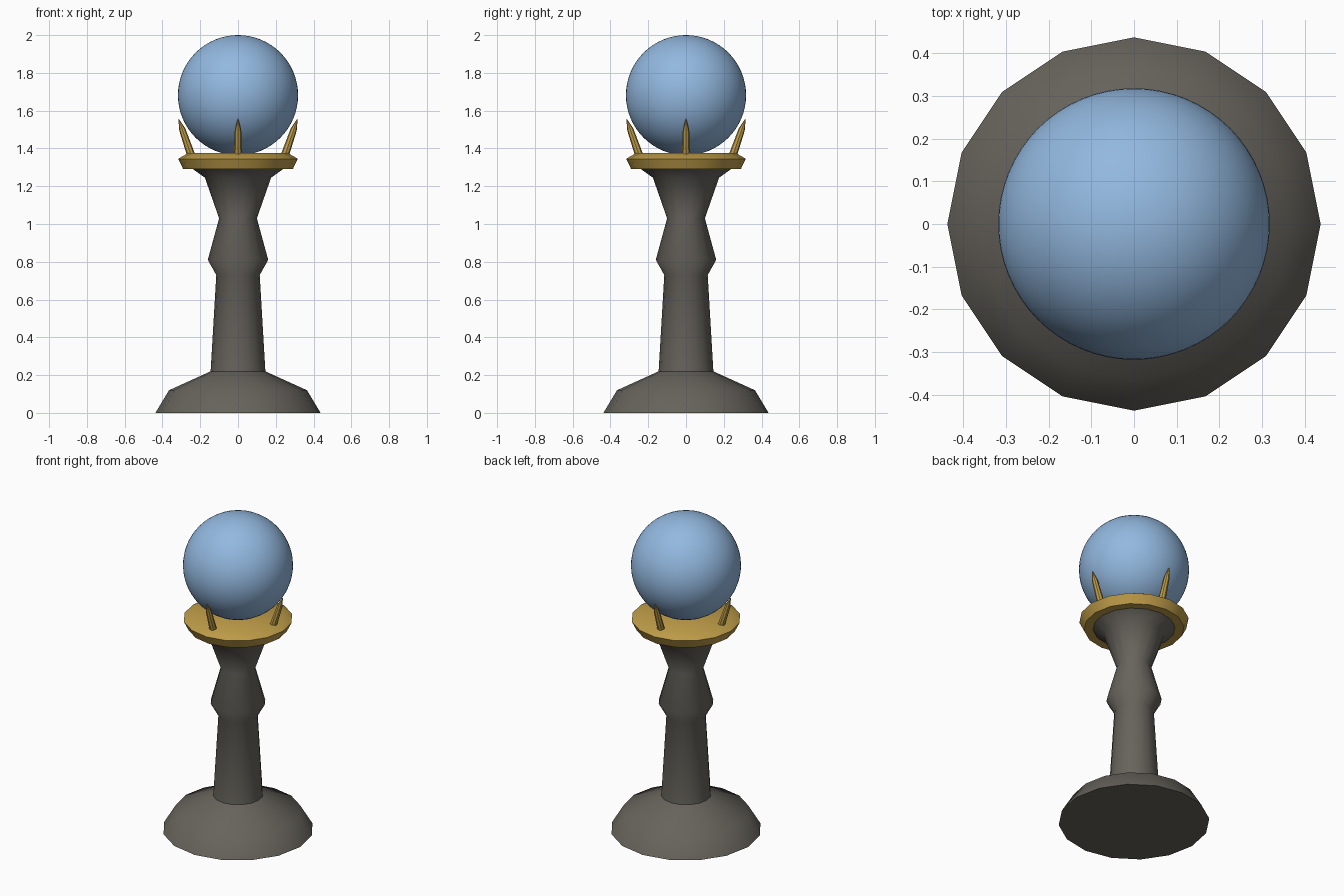
import bpy, math
from mathutils import Vector, Matrix

cube = bpy.data.objects.get("Cube")
if cube:
    bpy.data.objects.remove(cube, do_unlink=True)


def material(name, rgb, rough):
    m = bpy.data.materials.new(name)
    m.use_nodes = True
    m.diffuse_color = (*rgb, 1)
    bsdf = m.node_tree.nodes["Principled BSDF"]
    bsdf.inputs["Base Color"].default_value = (*rgb, 1)
    bsdf.inputs["Roughness"].default_value = rough
    return m


stone = material("warm_grey_stone", (0.135, 0.125, 0.107), 0.8)
gold = material("gold", (0.52, 0.335, 0.065), 0.5)
glass = material("pale_blue_glass", (0.29, 0.48, 0.74), 0.5)


def smooth(obj, angle):
    bpy.ops.object.select_all(action="DESELECT")
    obj.select_set(True)
    bpy.context.view_layer.objects.active = obj
    bpy.ops.object.shade_smooth_by_angle(angle=math.radians(angle))


def lathe(name, profile, sides, mat, angle):
    """Turn (radius, height) points, bottom to top, into a capped solid."""
    verts, faces = [], []
    for r, z in profile:
        for i in range(sides):
            a = math.tau * i / sides
            verts.append((r * math.cos(a), r * math.sin(a), z))
    for k in range(len(profile) - 1):
        for i in range(sides):
            j = (i + 1) % sides
            lo, hi = k * sides, (k + 1) * sides
            faces.append((lo + i, lo + j, hi + j, hi + i))
    faces.append(tuple(reversed(range(sides))))
    faces.append(tuple(range(len(verts) - sides, len(verts))))
    mesh = bpy.data.meshes.new(name)
    mesh.from_pydata(verts, [], faces)
    mesh.materials.append(mat)
    obj = bpy.data.objects.new(name, mesh)
    bpy.context.collection.objects.link(obj)
    smooth(obj, angle)
    return obj


# Pedestal: wide foot, tapering shaft, knop and flared neck
lathe("pedestal", [(0.437, 0), (0.365, 0.12), (0.145, 0.22), (0.115, 0.73),
                   (0.16, 0.81), (0.1, 1.03), (0.175, 1.245), (0.245, 1.295)],
      16, stone, 50)

# Gold collar with a flat top
lathe("collar", [(0.29, 1.29), (0.317, 1.345), (0.265, 1.375)], 16, gold, 50)

# Four pointed prongs leaning outward around the orb
base, tip = Vector((0.245, 0, 1.355)), Vector((0.314, 0, 1.555))
lean = math.atan2(tip.x - base.x, tip.z - base.z)
length = (tip - base).length
for i, side in enumerate(("left", "back", "right", "front")):
    prong = lathe("prong_" + side, [(0.022, 0), (0.017, length * 0.72), (0.002, length)],
                  8, gold, 40)
    prong.matrix_world = (Matrix.Rotation(i * math.pi / 2, 4, "Z")
                          @ Matrix.Translation(base) @ Matrix.Rotation(lean, 4, "Y"))

# Orb
bpy.ops.mesh.primitive_uv_sphere_add(segments=64, ring_count=32, radius=0.318,
                                     location=(0, 0, 1.682))
orb = bpy.context.object
orb.name = "orb"
orb.data.materials.append(glass)
smooth(orb, 60)
